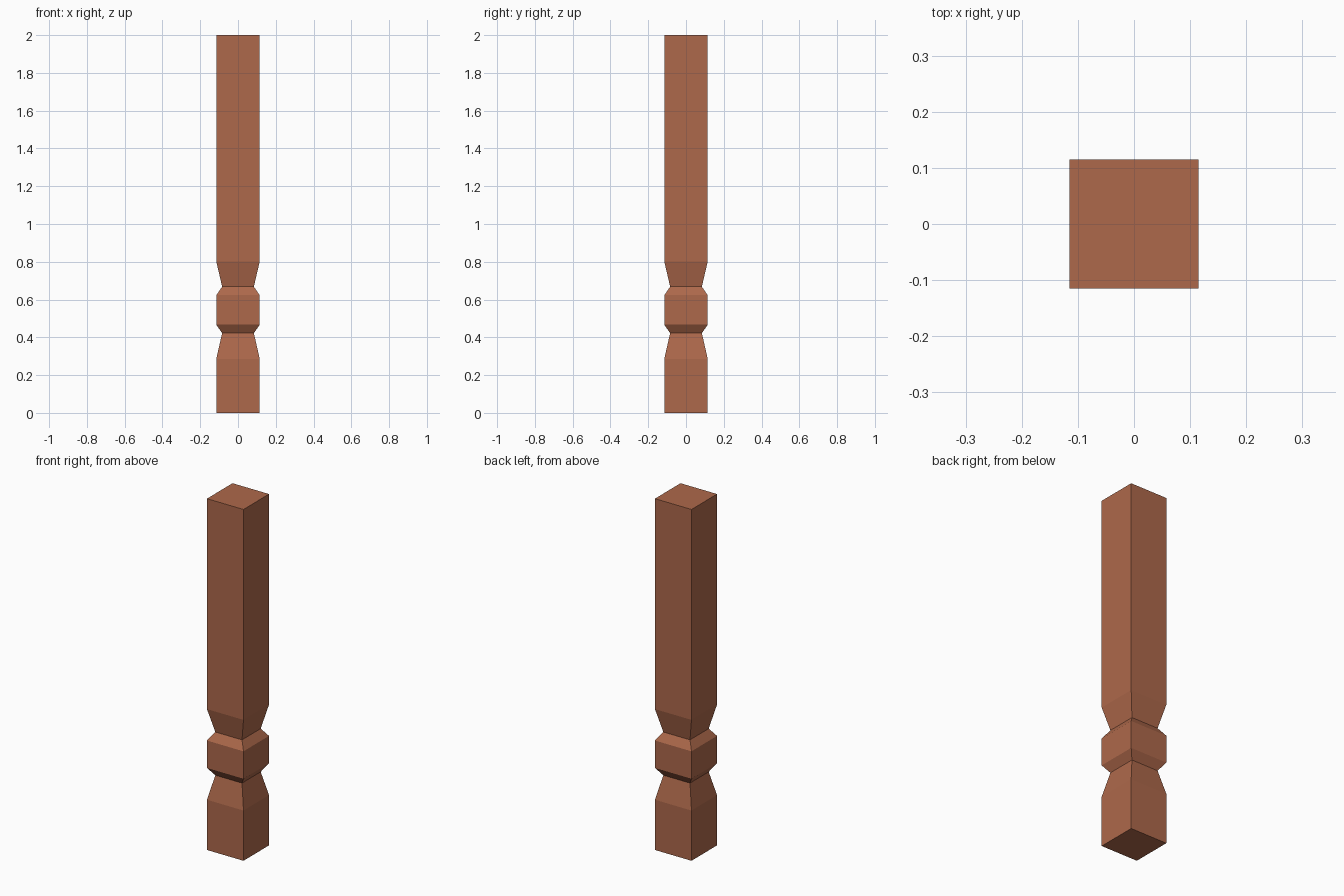
import bpy, bmesh

if "Cube" in bpy.data.objects:
    bpy.data.objects.remove(bpy.data.objects["Cube"])

# Terracotta-brown wood
mat = bpy.data.materials.new("reddish brown wood")
mat.diffuse_color = (0.42, 0.14, 0.07, 1)
mat.use_nodes = True
mat.node_tree.nodes["Principled BSDF"].inputs["Base Color"].default_value = mat.diffuse_color

# Square post profile: (height, half width)
W, N = 0.115, 0.084
profile = [(0, W), (0.286, W), (0.422, N), (0.467, W),
           (0.623, W), (0.668, N), (0.802, W), (2.0, W)]

bm = bmesh.new()
rings = [[bm.verts.new((sx * r, sy * r, z))
          for sx, sy in ((-1, -1), (1, -1), (1, 1), (-1, 1))]
         for z, r in profile]

# Side faces between rings, then end caps
for a, b in zip(rings, rings[1:]):
    for i in range(4):
        j = (i + 1) % 4
        bm.faces.new((a[i], a[j], b[j], b[i]))
bm.faces.new(rings[0][::-1])
bm.faces.new(rings[-1])

mesh = bpy.data.meshes.new("carved_post")
bm.to_mesh(mesh)
bm.free()
mesh.materials.append(mat)
post = bpy.data.objects.new("carved_post", mesh)
bpy.context.collection.objects.link(post)
